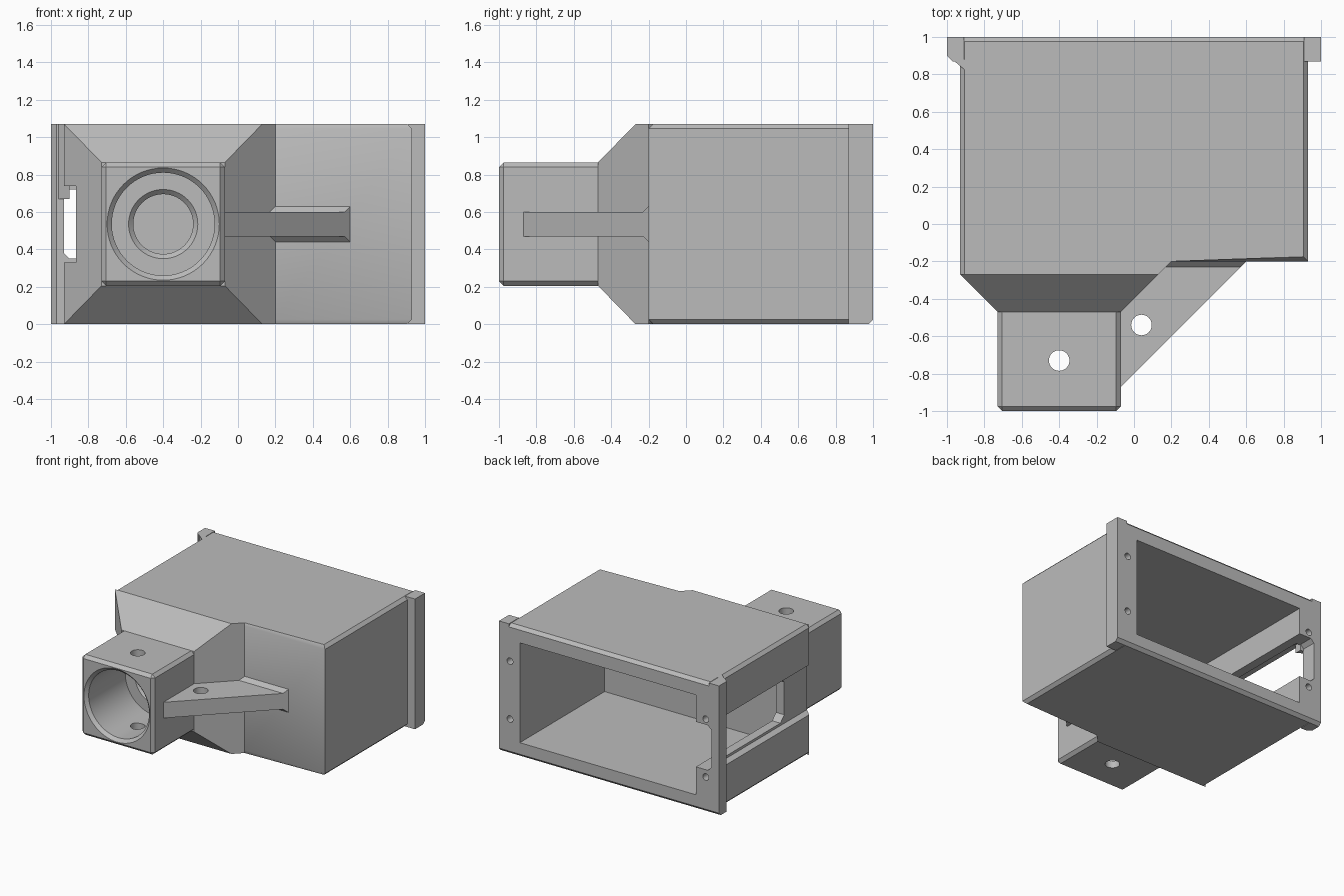
import bpy, bmesh, math
from mathutils import Matrix

if "Cube" in bpy.data.objects:
    bpy.data.objects.remove(bpy.data.objects["Cube"], do_unlink=True)

grey = bpy.data.materials.new("plain_grey")
grey.use_nodes = True
grey.diffuse_color = (0.5, 0.5, 0.5, 1)
grey.node_tree.nodes["Principled BSDF"].inputs["Base Color"].default_value = (0.5, 0.5, 0.5, 1)

H = 1.07          # body height
MID = H / 2       # height of the tube axis
TX = -0.4         # tube axis


def finish(name, bm, bevel=None, width=0.025):
    """Bevel the chosen edges and turn the bmesh into an object."""
    bmesh.ops.recalc_face_normals(bm, faces=bm.faces)
    if bevel:
        edges = [e for e in bm.edges if bevel((e.verts[0].co + e.verts[1].co) / 2,
                                              e.verts[1].co - e.verts[0].co)]
        bmesh.ops.bevel(bm, geom=edges, offset=width, segments=1, affect='EDGES')
    me = bpy.data.meshes.new(name)
    bm.to_mesh(me)
    bm.free()
    me.materials.append(grey)
    ob = bpy.data.objects.new(name, me)
    bpy.context.collection.objects.link(ob)
    return ob


def loft(name, rings, bevel=None, width=0.025):
    """Join rings of equal point count and cap both ends."""
    bm = bmesh.new()
    rows = [[bm.verts.new(p) for p in ring] for ring in rings]
    n = len(rows[0])
    for a, b in zip(rows, rows[1:]):
        for i in range(n):
            bm.faces.new((a[i], a[(i + 1) % n], b[(i + 1) % n], b[i]))
    bm.faces.new(rows[0][::-1])
    bm.faces.new(rows[-1])
    return finish(name, bm, bevel, width)


def prism(name, plan, z0, z1, bevel=None, width=0.025):
    return loft(name, [[(x, y, z) for x, y in plan] for z in (z0, z1)], bevel, width)


def box(name, x0, x1, y0, y1, z0, z1, bevel=None, width=0.025):
    return prism(name, [(x0, y0), (x1, y0), (x1, y1), (x0, y1)], z0, z1, bevel, width)


def rect(x0, x1, z0, z1, y):
    return [(x0, y, z0), (x1, y, z0), (x1, y, z1), (x0, y, z1)]


def lathe_y(name, profile, x, z, n=64):
    """Solid of revolution around a line along y; profile holds (radius, y)."""
    angles = [2 * math.pi * i / n for i in range(n)]
    return loft(name, [[(x + r * math.cos(a), y, z + r * math.sin(a)) for a in angles]
                       for r, y in profile])


def rod_z(name, r, x, y, z0, z1, n=32):
    return prism(name, [(x + r * math.cos(2 * math.pi * i / n),
                         y + r * math.sin(2 * math.pi * i / n)) for i in range(n)], z0, z1)


def cut(targets, cutter):
    """Subtract the cutter from each target, then remove it."""
    for ob in targets:
        mod = ob.modifiers.new("cut", 'BOOLEAN')
        mod.operation = 'DIFFERENCE'
        mod.solver = 'EXACT'
        mod.object = cutter
        bpy.context.view_layer.objects.active = ob
        bpy.ops.object.modifier_apply(modifier=mod.name)
    bpy.data.objects.remove(cutter, do_unlink=True)


def body_edges(m, d):
    on_rim = abs(abs(m.x) - 0.93) < 1e-3 or abs(m.y - 1) < 1e-3 or abs(m.y + 0.2) < 1e-3
    return abs(d.z) < 1e-4 and on_rim


def ear_edges(m, d):
    return m.z < 0.01 and m.y > 0.99


# Main housing with one angled front corner
body = prism("housing", [(-0.93, 1), (-0.93, -0.27), (0.13, -0.27), (0.2, -0.2),
                         (0.93, -0.2), (0.93, 1)], 0, H, body_edges)

# Flange ears along the back edge
ear_right = prism("left_flange_ear", [(0.91, 0.87), (1, 0.87), (1, 1), (0.91, 1)],
                  0, H, ear_edges)
ear_left = prism("right_flange_ear", [(-0.91, 0.87), (-0.97, 0.87), (-1, 0.9), (-1, 1),
                                      (-0.91, 1)], 0, H, ear_edges)
prism("flange_wedge", [(-0.9, 0.82), (-0.9, 0.88), (-0.96, 0.88), (-0.96, 0.87)], 0.67, H)

# Tapered neck and square socket
neck = loft("tapered_neck", [rect(-0.93, 0.13, 0, H, -0.27),
                             rect(-0.73, -0.07, 0.205, 0.865, -0.47)])
socket = box("socket", -0.73, -0.07, -1, -0.47, 0.205, 0.865,
             lambda m, d: m.y < -0.48)

# Triangular web with a widened root
web = prism("web", [(-0.07, -0.87), (0.6, -0.2), (0.2, -0.2), (-0.07, -0.47)], 0.47, 0.6)
loft("web_root", [[(0.17, -0.23, 0.47), (0.57, -0.23, 0.47), (0.57, -0.23, 0.6), (0.17, -0.23, 0.6)],
                  [(0.2, -0.2, 0.44), (0.6, -0.2, 0.44), (0.6, -0.2, 0.63), (0.2, -0.2, 0.63)]])

# Cavity open to the back
cut([body], box("cavity_cutter", -0.79, 0.81, -0.1, 1.1, 0.12, 0.94))

# Side recess, slot through the wall and notch in the flange
cut([body, neck], box("recess_cutter", -1.1, -0.865, -0.5, 0.87, 0.33, 0.74))
cut([body], box("slot_cutter", -1.1, -0.7, -0.04, 0.87, 0.35, 0.72,
                lambda m, d: abs(d.x) > 0.1 and m.y < 0, 0.05))
cut([body, ear_left], box("notch_cutter", -0.93, -0.7, 0.8, 1.1, 0.35, 0.72,
                          lambda m, d: abs(d.y) > 0.1 and m.x < -0.9, 0.03))

# Stepped bore with chamfered mouths
cut([socket, neck], lathe_y("bore_cutter", [(0.325, -1.025), (0.275, -0.975), (0.275, -0.5),
                                            (0.185, -0.5), (0.16, -0.475), (0.16, -0.3)], TX, MID))

# Pin holes through the socket and the web
cut([socket], rod_z("pin_cutter", 0.055, TX, -0.73, 0, H))
cut([web], rod_z("web_hole_cutter", 0.055, 0.04, -0.54, 0.3, 0.8))

# Four screw holes in the back rim
for ear, x in ((ear_right, 0.9), (ear_left, -0.88)):
    for z in (0.29, 0.765):
        cut([body, ear], lathe_y("screw_cutter", [(0.027, 0.8), (0.027, 1.1)], x, z, 24))

# Smooth round walls, keep the edges sharp
bpy.ops.object.select_all(action='DESELECT')
for ob in bpy.context.collection.objects:
    if ob.type == 'MESH' and ob.data.materials and ob.data.materials[0] == grey:
        ob.select_set(True)
        bpy.context.view_layer.objects.active = ob
bpy.ops.object.shade_smooth_by_angle(angle=math.radians(30))
